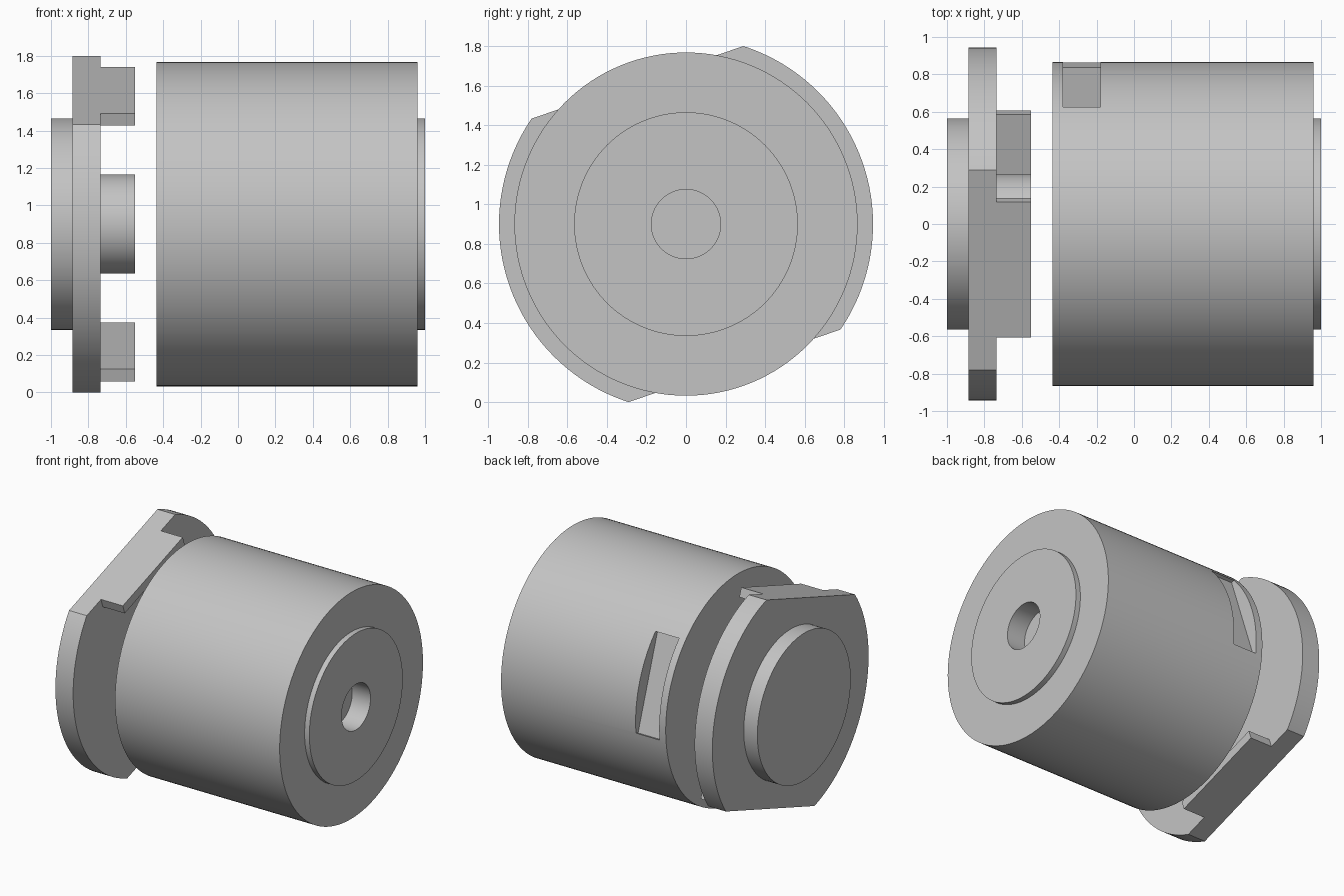
import bpy, bmesh
from math import radians, cos, sin, pi
from mathutils import Vector, Matrix

default = bpy.data.objects.get("Cube")
if default:
    bpy.data.objects.remove(default, do_unlink=True)

AXIS_Z = 0.9                 # height of the shared axis, which runs along x
TILT = radians(18.9)         # roll of the flats and the pocket about the axis
FLAT = 0.757                 # distance of each flat from the axis
CENTRE = Vector((0, 0, AXIS_Z))

steel = bpy.data.materials.new("grey_steel")
steel.use_nodes = True
colour = (0.55, 0.55, 0.55, 1)
steel.diffuse_color = colour
steel.node_tree.nodes["Principled BSDF"].inputs["Base Color"].default_value = colour


def radial(angle):
    return Vector((0, cos(angle), sin(angle)))


def finish(name, bm):
    bmesh.ops.recalc_face_normals(bm, faces=bm.faces)
    mesh = bpy.data.meshes.new(name)
    bm.to_mesh(mesh)
    bm.free()
    mesh.materials.append(steel)
    obj = bpy.data.objects.new(name, mesh)
    bpy.context.collection.objects.link(obj)
    return obj


def lathe(profile, steps=128):
    """Revolve (x, radius) points about the axis."""
    bm = bmesh.new()
    verts = [bm.verts.new((x, r, AXIS_Z)) for x, r in profile]
    edges = [bm.edges.new(pair) for pair in zip(verts, verts[1:])]
    bmesh.ops.spin(bm, geom=verts + edges, cent=CENTRE, axis=(1, 0, 0),
                   angle=2 * pi, steps=steps)
    bmesh.ops.remove_doubles(bm, verts=bm.verts, dist=1e-4)
    return bm


def block(x0, x1, near, far, half_width, angle):
    """Box facing outward along a radial direction."""
    bm = bmesh.new()
    bmesh.ops.create_cube(bm, size=1)
    bmesh.ops.scale(bm, vec=(x1 - x0, far - near, 2 * half_width), verts=bm.verts)
    bmesh.ops.translate(bm, vec=((x0 + x1) / 2, (near + far) / 2, 0), verts=bm.verts)
    bmesh.ops.rotate(bm, cent=(0, 0, 0), matrix=Matrix.Rotation(angle, 3, 'X'),
                     verts=bm.verts)
    bmesh.ops.translate(bm, vec=CENTRE, verts=bm.verts)
    return bm


def smooth(obj):
    bpy.ops.object.select_all(action='DESELECT')
    obj.select_set(True)
    bpy.context.view_layer.objects.active = obj
    bpy.ops.object.shade_smooth_by_angle(angle=radians(30))


# Main drum with raised end disc and blind bore
drum = finish("main_drum", lathe([
    (-0.435, 0), (-0.435, 0.867), (0.96, 0.867), (0.96, 0.565),
    (1, 0.565), (1, 0.175), (0.845, 0.175), (0.845, 0)]))

# Flat-bottomed pocket in the back of the drum
cutter = finish("pocket_cutter", block(-0.38, -0.18, 0.76, 1.0, 0.364, TILT))
cutter.hide_render = True
cut = drum.modifiers.new("pocket", 'BOOLEAN')
cut.operation = 'DIFFERENCE'
cut.solver = 'EXACT'
cut.object = cutter
bpy.context.view_layer.objects.active = drum
bpy.ops.object.modifier_apply(modifier=cut.name)
bpy.data.objects.remove(cutter, do_unlink=True)
smooth(drum)

# Flange with hub and pilot boss, trimmed by two parallel flats
bm = lathe([(-1, 0), (-1, 0.565), (-0.885, 0.565), (-0.885, 0.945),
            (-0.735, 0.945), (-0.735, 0.265), (-0.55, 0.265), (-0.55, 0)])
flat_angles = (TILT + pi / 2, TILT - pi / 2)
for angle in flat_angles:
    normal = radial(angle)
    result = bmesh.ops.bisect_plane(
        bm, geom=bm.verts[:] + bm.edges[:] + bm.faces[:],
        plane_co=CENTRE + normal * FLAT, plane_no=normal, clear_outer=True)
    rim = [g for g in result["geom_cut"] if isinstance(g, bmesh.types.BMEdge)]
    bmesh.ops.holes_fill(bm, edges=rim, sides=0)
smooth(finish("flange", bm))

# Drive claws flush with the flats
for name, angle in zip(("upper_claw", "lower_claw"), flat_angles):
    finish(name, block(-0.737, -0.55, FLAT - 0.07, FLAT, 0.383, angle))
